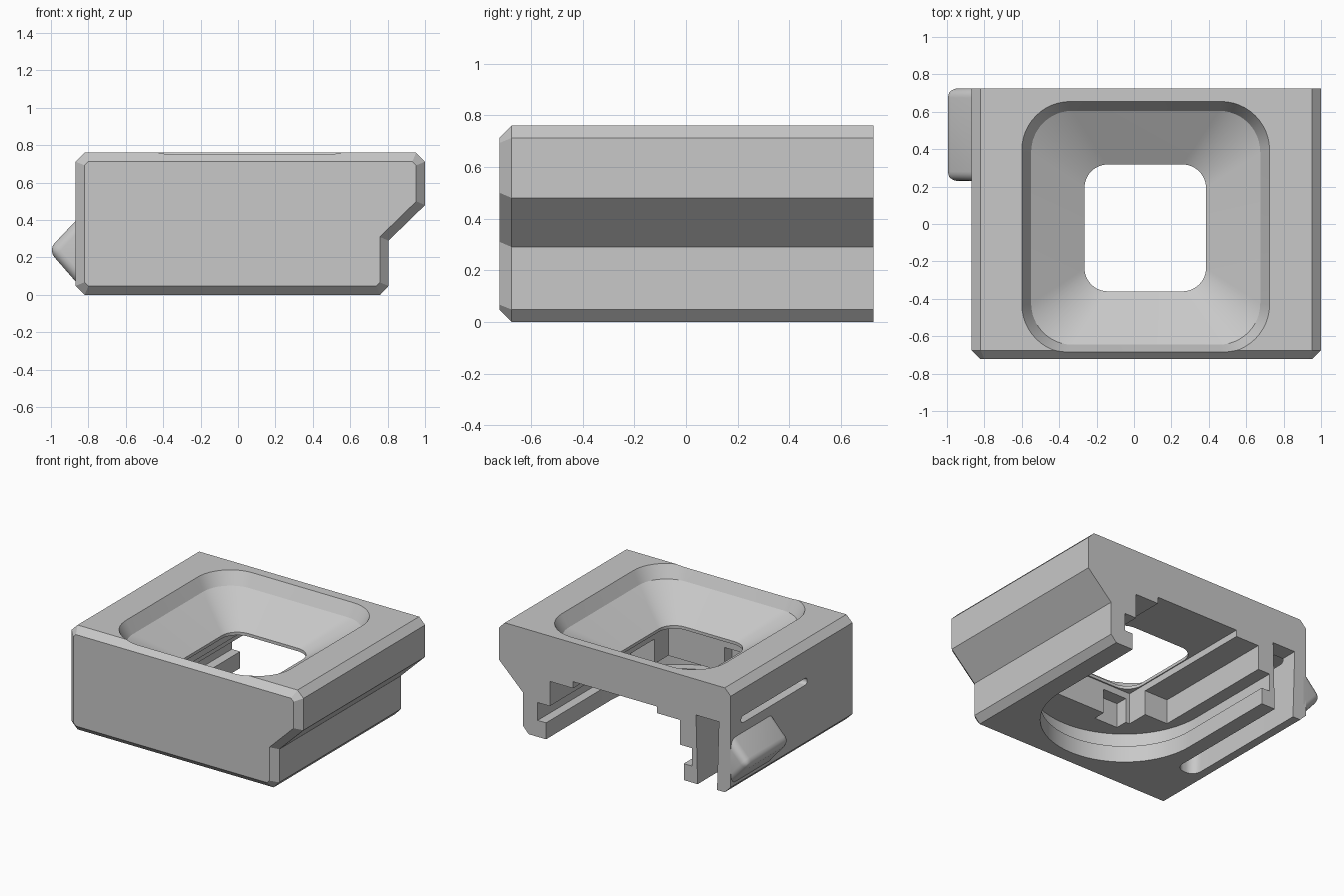
import bpy, bmesh, math

cube = bpy.data.objects.get("Cube")
if cube:
    bpy.data.objects.remove(cube, do_unlink=True)

grey = bpy.data.materials.new("plain_grey")
grey.use_nodes = True
grey.diffuse_color = (0.58, 0.58, 0.58, 1)
grey.node_tree.nodes["Principled BSDF"].inputs["Base Color"].default_value = (0.58, 0.58, 0.58, 1)


def make_object(name, bm):
    bmesh.ops.recalc_face_normals(bm, faces=bm.faces)
    mesh = bpy.data.meshes.new(name)
    bm.to_mesh(mesh)
    bm.free()
    mesh.materials.append(grey)
    obj = bpy.data.objects.new(name, mesh)
    bpy.context.collection.objects.link(obj)
    return obj


def loft(loops):
    """Closed solid through loops that share a point count."""
    bm = bmesh.new()
    rings = [[bm.verts.new(p) for p in loop] for loop in loops]
    n = len(rings[0])
    for a, b in zip(rings, rings[1:]):
        for i in range(n):
            j = (i + 1) % n
            bm.faces.new((a[i], a[j], b[j], b[i]))
    bm.faces.new(rings[0])
    bm.faces.new(rings[-1])
    return bm


def rounded_rect(x0, x1, y0, y1, r, steps=12):
    pts = []
    corners = ((x1 - r, y1 - r), (x0 + r, y1 - r), (x0 + r, y0 + r), (x1 - r, y0 + r))
    for k, (cx, cy) in enumerate(corners):
        for i in range(steps + 1):
            a = (k + i / steps) * math.pi / 2
            pts.append((cx + r * math.cos(a), cy + r * math.sin(a)))
    return pts


def at_height(outline, z):
    return [(x, y, z) for x, y in outline]


def along_y(profile, y0, y1):
    return loft([[(x, y, z) for x, z in profile] for y in (y0, y1)])


def cut(target, name, bm):
    cutter = make_object(name, bm)
    cutter.hide_render = True
    mod = target.modifiers.new(name, 'BOOLEAN')
    mod.operation = 'DIFFERENCE'
    mod.solver = 'EXACT'
    mod.object = cutter
    bpy.context.view_layer.objects.active = target
    bpy.ops.object.modifier_apply(modifier=name)
    bpy.data.objects.remove(cutter, do_unlink=True)


def smooth(obj, angle):
    bpy.ops.object.select_all(action='DESELECT')
    obj.select_set(True)
    bpy.context.view_layer.objects.active = obj
    bpy.ops.object.shade_smooth_by_angle(angle=math.radians(angle))


# Housing: stepped profile with a chamfered front
FRONT, BACK, CHAMFER = -0.675, 0.725, 0.047
profile = [(-0.82, 0), (0.76, 0), (0.805, 0.048), (0.805, 0.29), (1, 0.48),
           (1, 0.712), (0.952, 0.76), (-0.82, 0.76), (-0.868, 0.712), (-0.868, 0.048)]
bm = along_y(profile, FRONT, BACK)
bmesh.ops.recalc_face_normals(bm, faces=bm.faces)
front = [f for f in bm.faces if f.normal.y < -0.9]
bmesh.ops.inset_region(bm, faces=front, thickness=CHAMFER, depth=0, use_even_offset=True)
for v in front[0].verts:
    v.co.y = FRONT - CHAMFER
housing = make_object("housing", bm)

# Funnel from the top opening down to the square window
rim = rounded_rect(-0.60, 0.725, -0.69, 0.655, 0.26)
throat = rounded_rect(-0.55, 0.675, -0.645, 0.605, 0.22)
window = rounded_rect(-0.265, 0.385, -0.36, 0.318, 0.125)
cut(housing, "funnel", loft([at_height(window, 0.40), at_height(window, 0.50),
                             at_height(throat, 0.67), at_height(rim, 0.76),
                             at_height(rim, 0.85)]))

# Round-ended slide rail: narrow lip below, wider groove above
MID_X, MID_Y = 0.065, -0.02
for name, r, z0, z1 in (("rail_lip", 0.555, -0.1, 0.13), ("rail_groove", 0.622, 0.12, 0.25)):
    outline = rounded_rect(MID_X - r, MID_X + r, MID_Y - r, 2, r, 20)
    cut(housing, name, loft([at_height(outline, z0), at_height(outline, z1)]))

# Stepped pockets above the groove
for name, x0, x1, y0, top in (("wide_pocket", -0.46, 0.59, -0.21, 0.43),
                              ("centre_channel", -0.272, 0.402, -0.37, 0.478),
                              ("front_notch", -0.24, -0.05, -0.46, 0.43)):
    cut(housing, name, along_y([(x0, 0.2), (x1, 0.2), (x1, top), (x0, top)], y0, 1))

# Slot that frees the latch arm, slightly wider at the top
low = rounded_rect(-0.757, -0.602, -0.29, 2, 0.07)
high = rounded_rect(-0.773, -0.588, -0.29, 2, 0.07)
cut(housing, "arm_slot", loft([at_height(low, -0.03), at_height(high, 0.50)]))

# Slit through the side wall above the latch arm
slit = rounded_rect(-0.155, 0.605, 0.465, 0.515, 0.024, 6)
cut(housing, "side_slit", loft([[(x, y, z) for y, z in slit] for x in (-1, -0.70)]))
smooth(housing, 25)

# Latch wedge with rounded tip and ends
bm = along_y([(-0.85, 0.05), (-0.85, 0.415), (-1.015, 0.24)], 0.23, 0.725)
tips = [e for e in bm.edges if any(v.co.x < -0.9 for v in e.verts)]
bmesh.ops.bevel(bm, geom=tips, offset=0.05, segments=5, profile=0.5, affect='EDGES')
for v in bm.verts:
    v.co.x = max(v.co.x, -1)
latch = make_object("latch_wedge", bm)
smooth(latch, 35)
